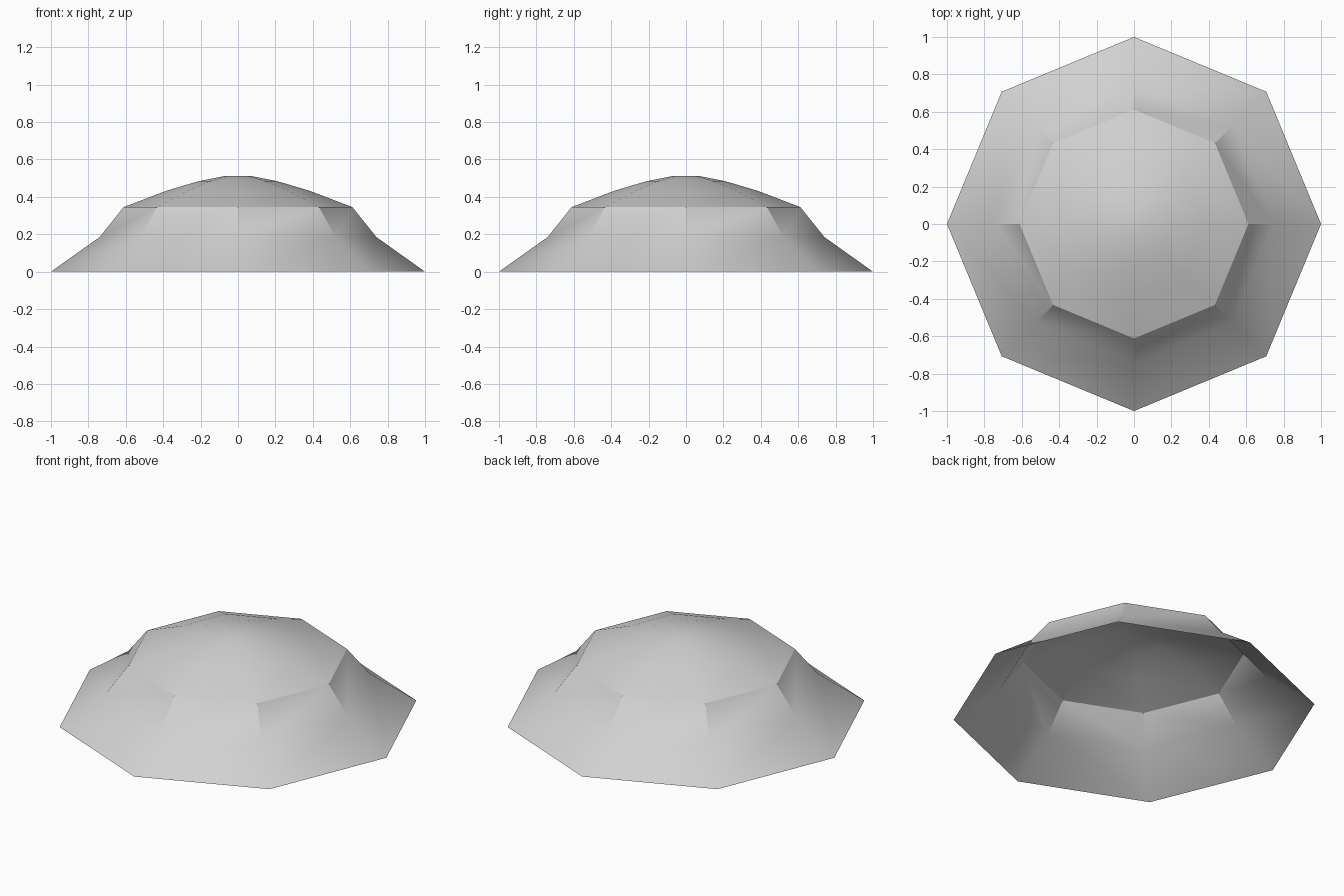
import bpy, bmesh, math

cube = bpy.data.objects.get("Cube")
if cube:
    bpy.data.objects.remove(cube, do_unlink=True)

# Plain grey material
grey = bpy.data.materials.new("light grey")
grey.use_nodes = True
grey.diffuse_color = (0.64, 0.64, 0.64, 1)
grey.node_tree.nodes["Principled BSDF"].inputs["Base Color"].default_value = (0.64, 0.64, 0.64, 1)

# Radius and height of each ring: skirt, steep band, then shallow dome
PROFILE = [(1.0, 0.0), (0.74, 0.185), (0.612, 0.345),
           (0.385, 0.432), (0.21, 0.484), (0.075, 0.511)]
SIDES = 8

bm = bmesh.new()
rings = []
for radius, height in PROFILE:
    angles = [math.tau * i / SIDES for i in range(SIDES)]
    rings.append([bm.verts.new((radius * math.cos(a), radius * math.sin(a), height))
                  for a in angles])

# Walls between neighbouring rings
for low, high in zip(rings, rings[1:]):
    for i in range(SIDES):
        j = (i + 1) % SIDES
        bm.faces.new((low[i], low[j], high[j], high[i]))

# Small flat cap; the underside stays open
bm.faces.new(rings[-1])

mesh = bpy.data.meshes.new("dome_shell")
bm.to_mesh(mesh)
bm.free()
mesh.materials.append(grey)

shell = bpy.data.objects.new("dome_shell", mesh)
bpy.context.collection.objects.link(shell)

# Smooth skirt and dome, crisp corners on the steep band
bpy.ops.object.select_all(action='DESELECT')
shell.select_set(True)
bpy.context.view_layer.objects.active = shell
bpy.ops.object.shade_smooth_by_angle(angle=math.radians(29))
